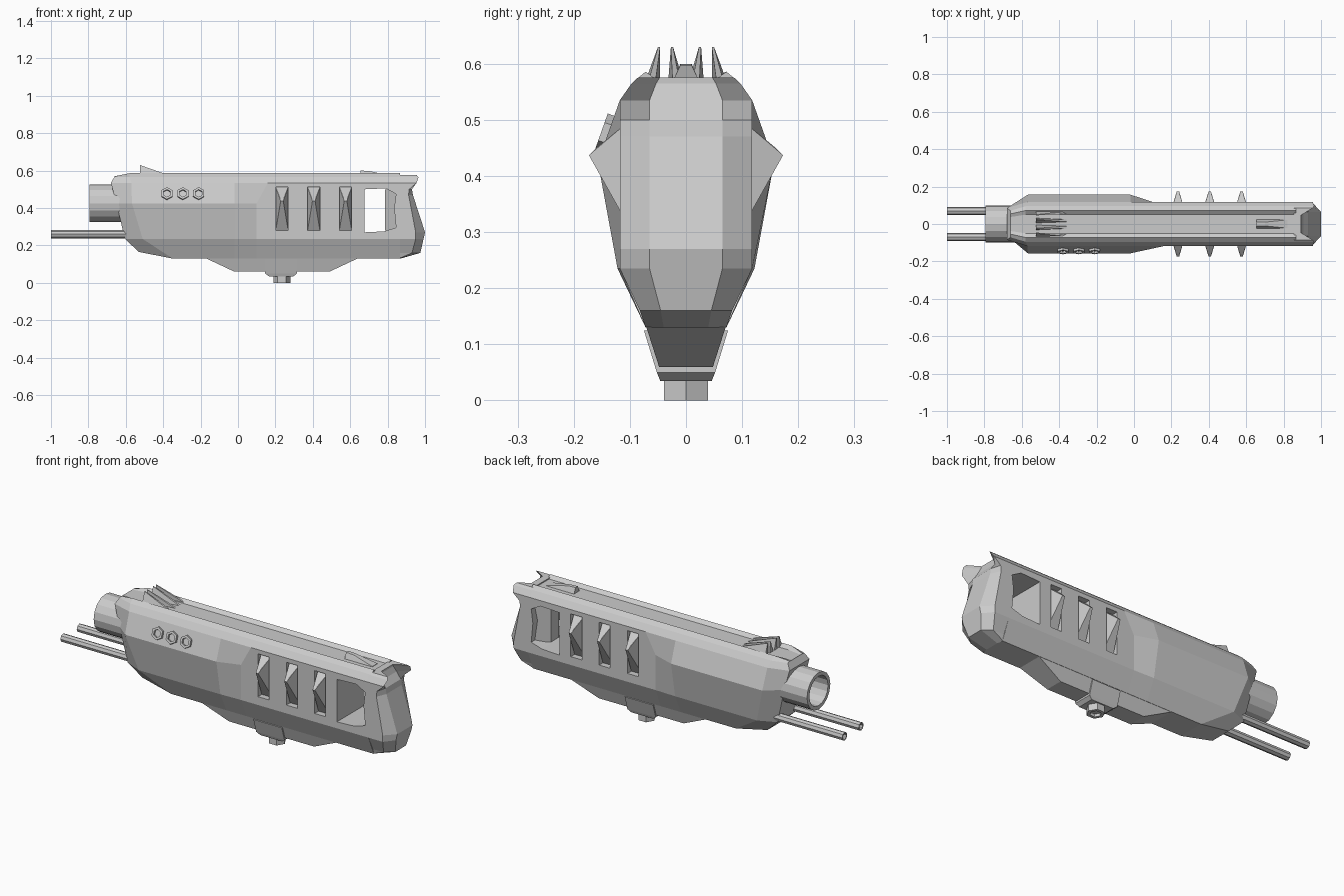
import bpy, bmesh, math
from mathutils import Vector

if "Cube" in bpy.data.objects:
    bpy.data.objects.remove(bpy.data.objects["Cube"])


def finish(name, bm):
    bmesh.ops.recalc_face_normals(bm, faces=bm.faces)
    mesh = bpy.data.meshes.new(name)
    bm.to_mesh(mesh)
    bm.free()
    obj = bpy.data.objects.new(name, mesh)
    bpy.context.collection.objects.link(obj)
    return obj


def loft(name, rings, strip_first=False):
    """Skin a list of equal closed rings and cap both ends."""
    bm = bmesh.new()
    vs = [[bm.verts.new(p) for p in ring] for ring in rings]
    n = len(vs[0])
    for a, b in zip(vs, vs[1:]):
        for i in range(n):
            j = (i + 1) % n
            bm.faces.new((a[i], a[j], b[j], b[i]))
    if strip_first:
        a, h = vs[0], n // 2
        bm.faces.new((a[0], a[1], a[-1]))
        for i in range(1, h):
            bm.faces.new([a[i], a[i + 1], a[n - i - 1], a[n - i]]
                         if i + 1 != n - i - 1 else [a[i], a[i + 1], a[n - i]])
    else:
        bm.faces.new(vs[0])
    bm.faces.new(vs[-1])
    return finish(name, bm)


def hull(name, pts):
    bm = bmesh.new()
    vs = [bm.verts.new(p) for p in pts]
    bmesh.ops.convex_hull(bm, input=vs)
    loose = [v for v in bm.verts if not v.link_faces]
    bmesh.ops.delete(bm, geom=loose, context='VERTS')
    bmesh.ops.dissolve_limit(bm, angle_limit=0.01, verts=bm.verts, edges=bm.edges)
    return finish(name, bm)


def sym(pts):
    """Mirror points across y = 0."""
    return [(x, s * y, z) for x, y, z in pts for s in (1, -1)]


def tube(name, loc, axis, length, r, ri, depth, n, spin=0.0):
    """Cylinder along axis with a blind bore in its far end."""
    q = Vector(axis).to_track_quat('Z', 'Y')
    rings = []
    for h, rad in ((0, r), (length, r), (length, ri), (length - depth, ri)):
        rings.append([Vector(loc) + q @ Vector((rad * math.cos(spin + 2 * math.pi * i / n),
                      rad * math.sin(spin + 2 * math.pi * i / n), h)) for i in range(n)])
    return loft(name, rings)


def prism_y(name, prof, w):
    return loft(name, [[(x, y, z) for x, z in prof] for y in (-w, w)])


def section(xt, k, ridge, shoulder, mid, low, bottom):
    """Hull ring: grooved top, then shoulder, widest line, lower line, bottom."""
    half = [(xt, .05 * k, .57), (xt, .072 * k, .57 + ridge), (xt, .095 * k, .567),
            shoulder, mid, low, bottom]
    return [(xt, 0, .57)] + half + [(bottom[0], 0, bottom[2])] + \
           [(x, -y, z) for x, y, z in reversed(half)]


# Main hull with the wide forward bulge
body = loft("body_shell", [
    section(-.66, .75, 0, (-.68, .085, .535), (-.65, .088, .425), (-.605, .08, .235), (-.53, .06, .165)),
    section(-.58, 1, .016, (-.57, .118, .535), (-.567, .157, .425), (-.51, .122, .235), (-.35, .072, .13)),
    section(-.02, 1, .016, (-.02, .118, .535), (-.02, .157, .425), (-.02, .122, .235), (-.02, .072, .13)),
    section(.16, 1, .016, (.16, .118, .535), (.1, .118, .425), (.1, .118, .235), (.1, .072, .13)),
    section(.865, 1, .016, (.865, .118, .535), (.865, .118, .425), (.865, .118, .235), (.865, .072, .13)),
], strip_first=True)

# Cut the side slots and the grip window
slots = (.235, .405, .575)
cutters = [prism_y("slot_cutter", [(x - .033, .28), (x + .033, .28), (x + .033, .512), (x - .033, .512)], .3)
           for x in slots]
cutters.append(prism_y("window_cutter", [(.675, .27), (.78, .275), (.845, .295), (.835, .4),
                                         (.845, .475), (.79, .505), (.675, .5)], .3))
for c in cutters:
    m = body.modifiers.new("cut", 'BOOLEAN')
    m.operation, m.solver, m.object = 'DIFFERENCE', 'EXACT', c
    bpy.context.view_layer.objects.active = body
    bpy.ops.object.modifier_apply(modifier=m.name)
for c in cutters:
    bpy.data.objects.remove(c, do_unlink=True)

# Pointed cooling fins filling the slots
for x in slots:
    hull("cooling_fin", sym([(x + s * w, y, z) for s in (1, -1) for w, y, z in
                             ((.033, .085, .28), (.033, .085, .512), (.007, .173, .437),
                              (.009, .16, .45))]))

# Rear end cap, stacked plan outlines: z, half width, side x, centre x
rows = [(.13, .072, .86, .87), (.16, .082, .93, .975), (.235, .118, .95, .992), (.27, .118, .95, 1.0),
        (.47, .118, .912, .935), (.5, .118, .915, .93), (.535, .118, .955, .905),
        (.565, .097, .965, .893), (.576, .085, .955, .893)]
loft("rear_cap", [[(.855, -y, z), (xs, -y, z), (xc, -.55 * y, z), (xc, .55 * y, z), (xs, y, z), (.855, y, z)]
                  for z, y, xs, xc in rows])

# Grip spine inside the window
hull("grip_spine", sym([(.86, .1, .285), (.86, .1, .495), (.785, .035, .28),
                        (.785, .035, .5), (.797, .035, .4)]))

# Underside fairing, mounting block and hex knob
hull("belly_fairing", sym([(-.18, .072, .135), (.65, .072, .135), (-.02, .048, .06), (.49, .048, .06)]))
hull("belly_block", sym([(.145, .075, .125), (.315, .075, .125), (.145, .052, .05), (.315, .052, .05),
                         (.165, .046, .035), (.297, .046, .035)]))
tube("belly_knob", (.235, 0, .04), (0, 0, -1), .04, .045, .028, .015, 6)

# Muzzle and twin lower barrels
tube("muzzle", (-.6, 0, .425), (-1, 0, 0), .195, .1, .08, .12, 16)
for s in (-1, 1):
    tube("lower_barrel", (-.5, s * .07, .26), (-1, 0, 0), .5, .022, .015, .1, 8)

# Front sight blades, a splayed pair on each side
for s in (-1, 1):
    for base, tip in ((.06, .048), (.018, .025)):
        hull("front_sight_blade", [(-.525, s * (base + d), .565) for d in (-.014, .014)] +
             [(-.525, s * (tip + d), .63) for d in (-.002, .002)] +
             [(-.36, s * (base + d), .572) for d in (-.006, .006)])

# Rear sight
hull("rear_sight", sym([(.655, .025, .565), (.655, .01, .6), (.7, .01, .598), (.82, .022, .572), (.82, .022, .565)]))

# Hex sockets on the front side of the bulge
for x in (-.38, -.295, -.21):
    tube("hex_socket", (x, -.13, .472), (0, -.943, .333), .022, .034, .021, .012, 6, math.pi / 6)
